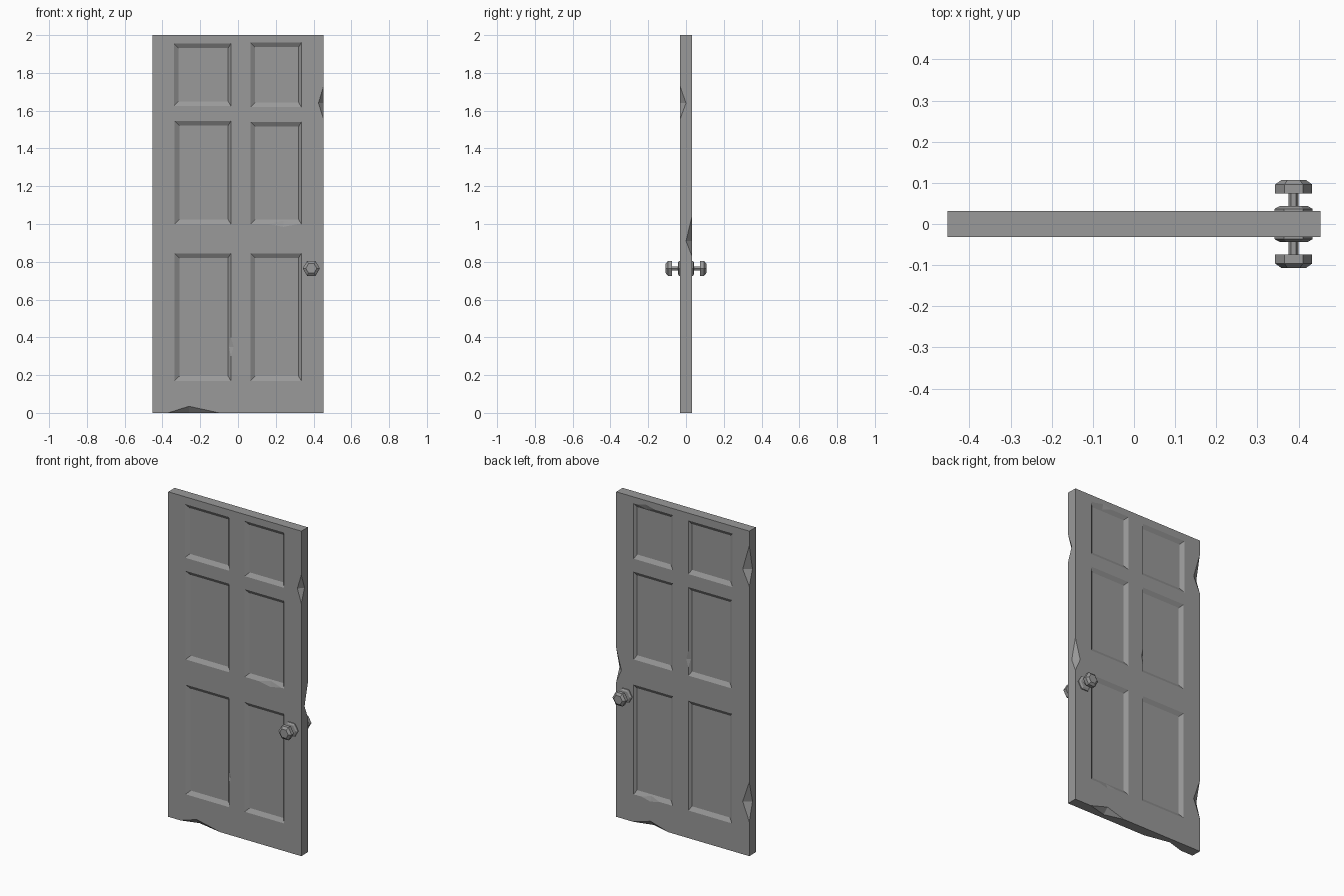
import bpy, bmesh, math
from mathutils import Vector

if "Cube" in bpy.data.objects:
    bpy.data.objects.remove(bpy.data.objects["Cube"])

CY, HALF = 0.0, 0.0315             # slab centre and half thickness in y
W, H = 0.453, 2.0
FRONT, BACK = CY - HALF, CY + HALF

# Dark grey paint
paint = bpy.data.materials.new("dark_grey")
paint.diffuse_color = (0.32, 0.32, 0.32, 1)
paint.use_nodes = True
paint.node_tree.nodes["Principled BSDF"].inputs["Base Color"].default_value = paint.diffuse_color


def make_object(name, bm):
    bmesh.ops.recalc_face_normals(bm, faces=bm.faces[:])
    mesh = bpy.data.meshes.new(name)
    bm.to_mesh(mesh)
    bm.free()
    mesh.materials.append(paint)
    obj = bpy.data.objects.new(name, mesh)
    bpy.context.collection.objects.link(obj)
    return obj


def add_hull(bm, points):
    verts = [bm.verts.new(p) for p in points]
    bmesh.ops.convex_hull(bm, input=verts)


def cut(target, name, bm):
    cutter = make_object(name, bm)
    cutter.hide_render = True
    mod = target.modifiers.new(name, 'BOOLEAN')
    mod.operation, mod.solver, mod.object = 'DIFFERENCE', 'EXACT', cutter
    bpy.context.view_layer.objects.active = target
    bpy.ops.object.modifier_apply(modifier=mod.name)
    bpy.data.objects.remove(cutter)


# Door slab
bm = bmesh.new()
add_hull(bm, [(x, y, z) for x in (-W, W) for y in (FRONT, BACK) for z in (0, H)])
door = make_object("door_slab", bm)

# Six recessed panels with sloping sides, on both faces
DEPTH, BEVEL, BEVEL_R = 0.015, 0.024, 0.014
panels = [(-0.34, -0.038, 1.625, 1.955), (0.067, 0.335, 1.62, 1.96),
          (-0.335, -0.038, 1.0, 1.545), (0.067, 0.335, 1.0, 1.54),
          (-0.335, -0.038, 0.17, 0.845), (0.067, 0.335, 0.17, 0.845)]
bm = bmesh.new()
for x0, x1, z0, z1 in panels:
    for side in (-1, 1):
        pts = []
        for t in (-0.5, 1):        # slope continues outside the slab
            y = CY + side * (HALF - DEPTH * t)
            pts += [(x, y, z) for x in (x0 + BEVEL * t, x1 - BEVEL_R * t)
                    for z in (z0 + BEVEL * t, z1 - BEVEL * t)]
        add_hull(bm, pts)
cut(door, "panel_cutter", bm)


# Wedge chips: ends a, b on an edge; c, d are the deepest points on the two faces
def chip(bm, a, b, c, d):
    a, b, c, d = (Vector(p) for p in (a, b, c, d))
    m = (c + d) / 2
    add_hull(bm, [m + (p - m) * 1.3 for p in (a, b, c, d)])


bm = bmesh.new()
# Chips on the upright edges: side of x, face, bottom, top, apex, depth in x
for sx, y, z0, z1, za, dx in [(1, FRONT, 1.555, 1.73, 1.64, 0.027),
                              (1, BACK, 0.83, 1.04, 0.91, 0.035),
                              (-1, BACK, 1.66, 1.91, 1.755, 0.045),
                              (-1, BACK, 0.21, 0.455, 0.325, 0.045)]:
    x = sx * W
    chip(bm, (x, y, z0), (x, y, z1), (x - sx * dx, y, za), (x, 0, za))
# Chips on the bottom edges
for y, x0, x1, xa in [(FRONT, -0.37, -0.10, -0.26), (BACK, 0.10, 0.34, 0.22)]:
    chip(bm, (x0, y, 0), (x1, y, 0), (xa, y, 0.035), (xa, 0, 0))
# Small chips on panel rims: face, rim point, direction into the panel, half length
for side, x, z, ix, iz, r in [(-1, 0.24, 1.0, 0, 1, 0.08),
                              (-1, -0.038, 0.35, -1, 0, 0.05),
                              (1, 0.25, 1.96, 0, -1, 0.06),
                              (1, -0.038, 1.1, -1, 0, 0.05),
                              (1, 0.22, 0.17, 0, 1, 0.06)]:
    y = CY + side * HALF
    p, into, along = Vector((x, y, z)), Vector((ix, 0, iz)), Vector((abs(iz), 0, abs(ix)))
    slope = BEVEL_R if ix < 0 else BEVEL
    deep = p + (into * slope - Vector((0, side * DEPTH, 0))) * 0.7
    chip(bm, p - along * r, p + along * r, p - into * 0.015, deep)
cut(door, "chip_cutter", bm)

# Six-sided knobs: (radius, distance from slab centre)
profile = [(0.046, 0.0312), (0.046, 0.037), (0.034, 0.0435), (0.012, 0.0435),
           (0.012, 0.0745), (0.045, 0.0745), (0.045, 0.096), (0.029, 0.1075)]
for name, side in (("front_knob", -1), ("back_knob", 1)):
    bm = bmesh.new()
    rings = [[bm.verts.new((0.388 + r * math.cos(i * math.pi / 3), CY + side * h,
                            0.765 + r * math.sin(i * math.pi / 3))) for i in range(6)]
             for r, h in profile]
    for lo, hi in zip(rings, rings[1:]):
        for i in range(6):
            j = (i + 1) % 6
            bm.faces.new((lo[i], lo[j], hi[j], hi[i]))
    bm.faces.new(rings[0])
    bm.faces.new(rings[-1])
    make_object(name, bm)
